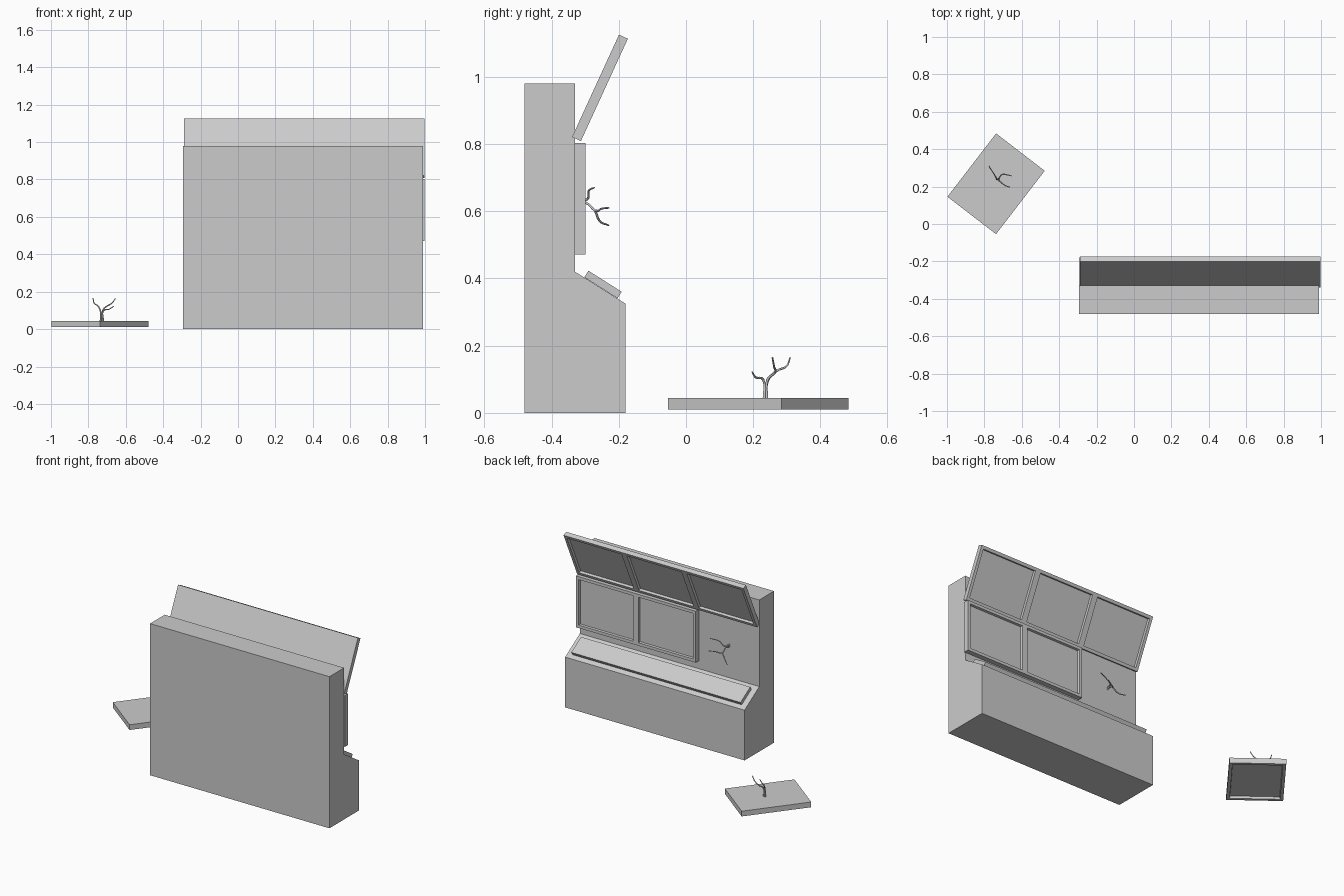
import bpy, bmesh
from mathutils import Vector, Matrix

if "Cube" in bpy.data.objects:
    bpy.data.objects.remove(bpy.data.objects["Cube"])


def make_object(name, bm):
    bmesh.ops.recalc_face_normals(bm, faces=bm.faces[:])
    mesh = bpy.data.meshes.new(name)
    bm.to_mesh(mesh)
    bm.free()
    ob = bpy.data.objects.new(name, mesh)
    bpy.context.collection.objects.link(ob)
    return ob


def panel(name, centre, size, up, normal, screens=0, border=0.027, depth=0.015):
    """Slab facing `normal`, its front divided into recessed screens."""
    w, h, t = size
    up, normal = Vector(up).normalized(), Vector(normal).normalized()
    bm = bmesh.new()
    bmesh.ops.create_cube(bm, size=1, matrix=Matrix.Diagonal((w, h, t, 1)))
    for i in range(1, screens):
        bmesh.ops.bisect_plane(bm, geom=bm.verts[:] + bm.edges[:] + bm.faces[:],
                               plane_co=(-w / 2 + w * i / screens, 0, 0), plane_no=(1, 0, 0))
    if screens:
        bm.normal_update()
        front = [f for f in bm.faces if f.normal.z > 0.9]
        bmesh.ops.inset_individual(bm, faces=front, thickness=border)
        bmesh.ops.inset_individual(bm, faces=front, thickness=0.003, depth=-depth)
    ob = make_object(name, bm)
    rot = Matrix((up.cross(normal), up, normal)).transposed()
    ob.matrix_world = Matrix.Translation(centre) @ rot.to_4x4()
    return ob


def wires(name, strands, radius=0.0035):
    """Bent cables, thinning towards the tip."""
    cu = bpy.data.curves.new(name, 'CURVE')
    cu.dimensions = '3D'
    cu.bevel_depth = radius
    cu.bevel_resolution = 1
    cu.resolution_u = 4
    cu.use_fill_caps = True
    for pts in strands:
        sp = cu.splines.new('BEZIER')
        sp.bezier_points.add(len(pts) - 1)
        for i, (bp, p) in enumerate(zip(sp.bezier_points, pts)):
            bp.co = p
            bp.handle_left_type = bp.handle_right_type = 'AUTO'
            bp.radius = 1.3 - 0.6 * i / (len(pts) - 1)
    ob = bpy.data.objects.new(name, cu)
    bpy.context.collection.objects.link(ob)


# Cabinet: side profile (y, z) extruded along x
profile = [(-0.48, 0), (-0.18, 0), (-0.18, 0.325), (-0.33, 0.42), (-0.33, 0.98), (-0.48, 0.98)]
bm = bmesh.new()
face = bm.faces.new([bm.verts.new((-0.293, y, z)) for y, z in profile])
ext = bmesh.ops.extrude_face_region(bm, geom=[face])
bmesh.ops.translate(bm, vec=(1.283, 0, 0),
                    verts=[v for v in ext['geom'] if isinstance(v, bmesh.types.BMVert)])
make_object("console_cabinet", bm)

# Tilted upper row, wall row with one missing, and the one that fell off
panel("upper_screens", (0.354, -0.256, 0.967), (1.286, 0.335, 0.029),
      (0, 0.417, 0.909), (0, 0.909, -0.417), 3)
panel("wall_screens", (0.568, -0.315, 0.637), (0.857, 0.332, 0.033),
      (0, 0, 1), (0, 1, 0), 2)
panel("fallen_screen", (-0.7375, 0.215, 0.0275), (0.427, 0.328, 0.034),
      (0.26, -0.2, 0), (0, 0, -1), 1)

# Control slab on the sloped desk
panel("control_slab", (0.349, -0.247, 0.382), (1.21, 0.117, 0.023),
      (0, -0.845, 0.535), (0, 0.535, 0.845))

# Torn wires left on the wall
wires("wall_wires", [
    [(-0.08, -0.335, 0.635), (-0.07, -0.295, 0.635), (-0.035, -0.29, 0.66), (0.02, -0.273, 0.67)],
    [(-0.08, -0.335, 0.622), (-0.075, -0.298, 0.625), (-0.07, -0.27, 0.602),
     (-0.035, -0.25, 0.608), (0.0, -0.23, 0.61)],
    [(-0.07, -0.27, 0.602), (-0.1, -0.256, 0.57), (-0.133, -0.23, 0.558)],
])

# Torn wires on the back of the fallen screen
wires("fallen_wires", [
    [(-0.725, 0.24, 0.04), (-0.722, 0.243, 0.1), (-0.705, 0.265, 0.12),
     (-0.675, 0.262, 0.138), (-0.655, 0.257, 0.165)],
    [(-0.735, 0.24, 0.04), (-0.735, 0.243, 0.095), (-0.75, 0.27, 0.125),
     (-0.77, 0.3, 0.14), (-0.775, 0.31, 0.165)],
    [(-0.72, 0.232, 0.04), (-0.72, 0.23, 0.098), (-0.69, 0.207, 0.106), (-0.665, 0.197, 0.122)],
])
